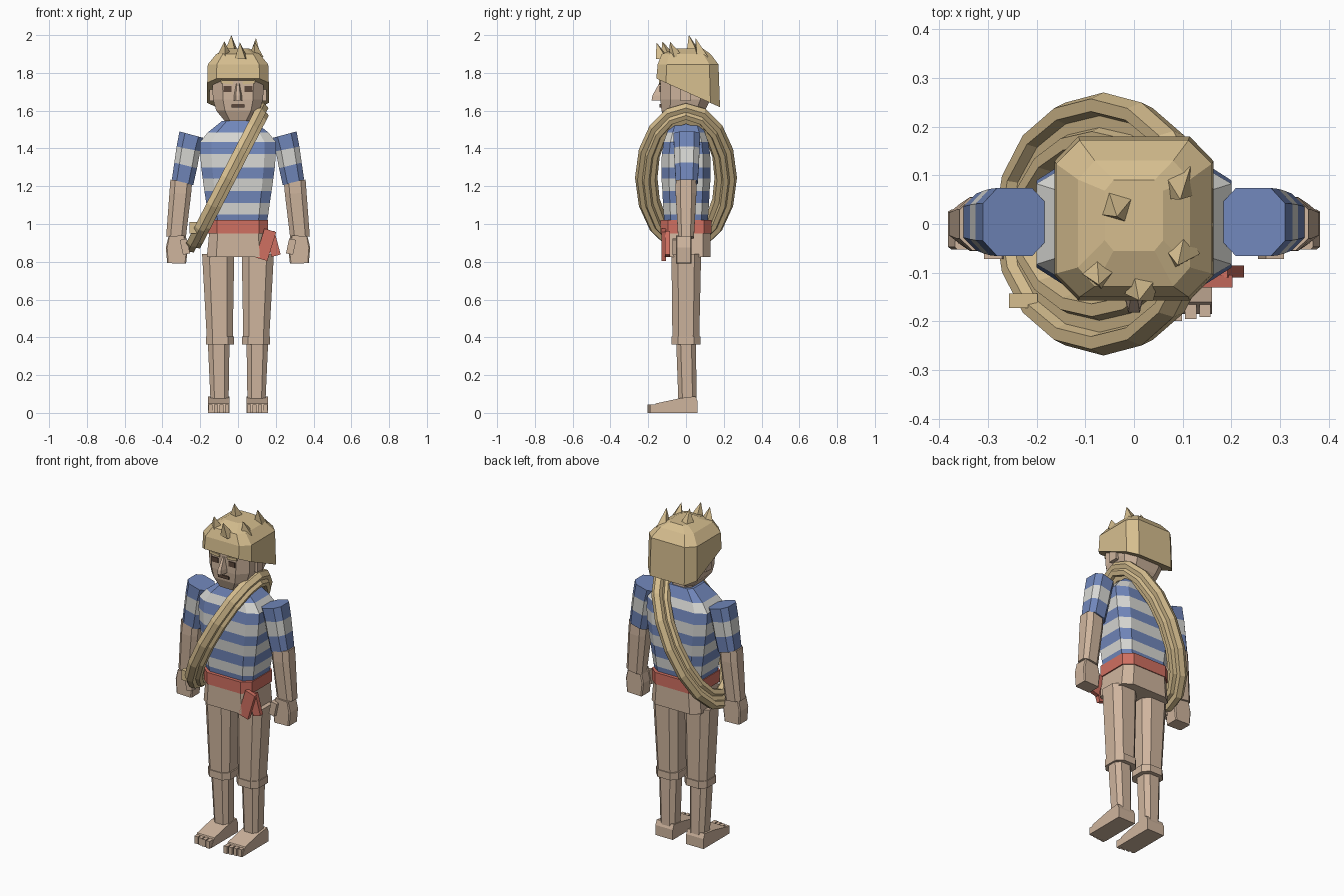
import bpy, bmesh, math
from mathutils import Vector, Matrix

if "Cube" in bpy.data.objects:
    bpy.data.objects.remove(bpy.data.objects["Cube"])


def material(name, r, g, b):
    m = bpy.data.materials.new(name)
    lin = [((c / 255 + 0.055) / 1.055) ** 2.4 for c in (r, g, b)]
    m.diffuse_color = (*lin, 1)
    m.use_nodes = True
    m.node_tree.nodes["Principled BSDF"].inputs["Base Color"].default_value = m.diffuse_color
    return m


SKIN = material("skin", 207, 181, 158)
STRAW = material("straw", 214, 190, 143)
BLUE = material("shirt_blue", 113, 135, 187)
WHITE = material("shirt_white", 216, 216, 212)
RED = material("sash_red", 208, 112, 97)
DARK = material("dark_brown", 92, 72, 60)


def finish(name, bm, mats):
    bmesh.ops.recalc_face_normals(bm, faces=bm.faces)
    me = bpy.data.meshes.new(name)
    bm.to_mesh(me)
    bm.free()
    for m in mats:
        me.materials.append(m)
    ob = bpy.data.objects.new(name, me)
    bpy.context.collection.objects.link(ob)
    return ob


def octagon(xa, xb, ya, yb, za, zb=None, cut=0.45):
    """Chamfered rectangle; height runs from za at xa to zb at xb."""
    zb = za if zb is None else zb
    cx, cy, hx, hy = (xa + xb) / 2, (ya + yb) / 2, (xb - xa) / 2, (yb - ya) / 2
    k = 1 - cut
    pts = [(1, -k), (1, k), (k, 1), (-k, 1), (-1, k), (-1, -k), (-k, -1), (k, -1)]
    return [Vector((cx + hx * u, cy + hy * v, za + (zb - za) * (u + 1) / 2)) for u, v in pts]


def loft(name, rings, mats, closed=False):
    """Skin a stack of rings; the materials alternate per band."""
    bm = bmesh.new()
    rows = [[bm.verts.new(p) for p in r] for r in rings]
    n, count = len(rows[0]), len(rows)
    for i in range(count if closed else count - 1):
        a, b = rows[i], rows[(i + 1) % count]
        for j in range(n):
            f = bm.faces.new((a[j], a[(j + 1) % n], b[(j + 1) % n], b[j]))
            f.material_index = i % len(mats)
    if not closed:
        bm.faces.new(rows[0])
        bm.faces.new(rows[-1]).material_index = (count - 2) % len(mats)
    return finish(name, bm, mats)


def box(name, x, y, z, mat, tilt=0):
    bm = bmesh.new()
    size = Vector((x[1] - x[0], y[1] - y[0], z[1] - z[0]))
    mid = Vector((sum(x) / 2, sum(y) / 2, sum(z) / 2))
    bmesh.ops.create_cube(bm, size=1, matrix=Matrix.Translation(mid)
                          @ Matrix.Rotation(math.radians(tilt), 4, 'Y')
                          @ Matrix.Diagonal((*size, 1)))
    return finish(name, bm, [mat])


def mirrored(ob):
    """Bake a copy on the other side of the body."""
    me = ob.data.copy()
    me.transform(Matrix.Scale(-1, 4, (1, 0, 0)))
    me.flip_normals()
    ob.name = "left_" + ob.name
    other = bpy.data.objects.new(ob.name.replace("left_", "right_"), me)
    bpy.context.collection.objects.link(other)


# Striped shirt: height, half width, half depth
shirt = [(1.02, .155, .115), (1.05, .16, .118), (1.11, .168, .122), (1.175, .178, .125),
         (1.24, .187, .13), (1.30, .195, .13), (1.37, .2, .128), (1.435, .2, .118),
         (1.485, .16, .1), (1.545, .085, .075)]
loft("striped_shirt", [octagon(-w, w, -d, d, z, cut=.3) for z, w, d in shirt], [BLUE, WHITE])

# Waist sash, hips and hanging sash ends
loft("waist_sash", [octagon(-.16, .16, -.135, .135, z, cut=.3) for z in (.95, 1.02)], [RED])
loft("hips", [octagon(-w, w, -.13, .13, z, cut=.3) for z, w in ((.825, .165), (.95, .153))], [SKIN])
box("sash_end_inner", (.115, .18), (-.13, -.105), (.81, .97), RED, 17)
box("sash_end_outer", (.16, .21), (-.11, -.085), (.83, .96), RED, -15)

# Legs, cuffs and shins
mirrored(loft("trouser_leg", [octagon(.028, .165, -.072, .07, .39),
                              octagon(.02, .19, -.077, .08, .84)], [SKIN]))
mirrored(loft("trouser_cuff", [octagon(.02, .17, -.077, .076, z) for z in (.362, .405)], [SKIN]))
mirrored(loft("shin", [octagon(.05, .145, -.04, .057, .05),
                       octagon(.045, .16, -.052, .052, .38)], [SKIN]))

# Wedge foot with four toes
foot_side = [(.062, 0), (.062, .06), (.05, .088), (-.03, .078), (-.16, .05), (-.185, .01), (-.185, 0)]
mirrored(loft("foot", [[Vector((x, y, z)) for y, z in foot_side] for x in (.045, .16)], [SKIN]))
for i in range(4):
    x = .047 + i * .029
    mirrored(box(f"toe_{i + 1}", (x, x + .023), (-.203 + .004 * i, -.165), (0, .044), SKIN))

# Sleeves, forearms and hands, sloping outward
sleeve = [(.18, .31, .07, 1.455, 1.49), (.2, .325, .068, 1.385, 1.41),
          (.217, .337, .064, 1.295, 1.325), (.237, .35, .058, 1.205, 1.235)]
mirrored(loft("sleeve", [octagon(a, b, -h + .004, h + .004, z, y) for a, b, h, z, y in sleeve],
              [BLUE, WHITE]))
forearm = [(.243, .358, .054, 1.22, 1.235), (.248, .363, .055, 1.16, 1.165), (.277, .38, .042, .92, .935)]
mirrored(loft("forearm", [octagon(a, b, -h, h, z, y) for a, b, h, z, y in forearm], [SKIN]))
hand = [(.275, .375, .79, .793), (.265, .382, .87, .875), (.283, .368, .94, .935)]
mirrored(loft("hand", [octagon(a, b, -.052, .03, z, y, cut=.12) for a, b, z, y in hand], [SKIN]))
mirrored(box("thumb", (.262, .3), (-.072, -.035), (.84, .92), SKIN, 12))

# Neck, head and ears
loft("neck", [octagon(-.07, .07, -.06, .07, z) for z in (1.5, 1.62)], [SKIN])
head = [(1.545, .07, -.11, .06), (1.6, .115, -.13, .1), (1.66, .133, -.136, .13), (1.82, .138, -.136, .14)]
loft("head", [octagon(-w, w, a, b, z, cut=.4) for z, w, a, b in head], [SKIN])
mirrored(box("ear", (.125, .15), (-.03, .025), (1.65, 1.72), SKIN))

# Face: nose wedge, eyes, brows, mouth
nose = [(1.655, .024, -.182), (1.68, .022, -.178), (1.745, .011, -.142)]
loft("nose", [[Vector((-w, -.13, z)), Vector((w, -.13, z)), Vector((w * .5, y, z)),
               Vector((-w * .5, y, z))] for z, w, y in nose], [SKIN])
mirrored(box("eye", (.035, .077), (-.141, -.133), (1.7, 1.73), DARK))
mirrored(box("eyebrow", (.025, .09), (-.143, -.134), (1.742, 1.758), STRAW, -6))
box("mouth", (-.035, .035), (-.141, -.133), (1.618, 1.636), DARK)

# Hair cap: lower rim slants down toward the back
rim = octagon(-.163, .163, -.157, .18, 0, cut=.3)
for p in rim:
    p.z = 1.77 - (p.y + .157) * .45
cap = [rim, octagon(-.16, .16, -.15, .172, 1.845, cut=.3),
       octagon(-.115, .115, -.128, .13, 1.9, cut=.3), octagon(-.06, .06, -.055, .09, 1.928, cut=.3)]
loft("hair_cap", cap, [STRAW])

# Hair spikes: base x, base y, base z, tip x, tip y, tip z
spikes = [(-.035, .04, 1.92, -.035, .015, 2.0), (.09, .085, 1.895, .095, .05, 1.985),
          (.095, -.05, 1.895, .09, -.085, 1.965), (-.072, -.092, 1.895, -.072, -.125, 1.967),
          (.018, -.122, 1.885, .01, -.157, 1.962)]
for i, (x, y, z, tx, ty, tz) in enumerate(spikes):
    bm = bmesh.new()
    base = [bm.verts.new((x + .042 * math.cos(a), y + .042 * math.sin(a), z - .012))
            for a in (.5 + i * .4 + k * math.tau / 4 for k in range(4))]
    tip = bm.verts.new((tx, ty, tz))
    bm.faces.new(base)
    for k in range(4):
        bm.faces.new((base[k], base[(k + 1) % 4], tip))
    finish(f"hair_spike_{i + 1}", bm, [STRAW])

# Coiled rope slung over one shoulder: three strands on a tilted oval
centre = Vector((-.052, 0, 1.24))
along = Vector((.46, 0, .89)).normalized()
side = Vector((0, 1, 0))
normal = along.cross(side)
for s, (shrink, shift) in enumerate([(.028, .012), (.062, -.008), (.095, .01)]):
    rings = []
    for i in range(16):
        t = math.tau * i / 16
        spoke = along * math.cos(t) + side * math.sin(t)
        mid = centre + along * math.cos(t) * (.445 - shrink) + side * math.sin(t) * (.272 - shrink)
        rings.append([mid + spoke * .026 * math.cos(a) + normal * (shift + .034 * math.sin(a))
                      for a in (math.tau * k / 6 for k in range(6))])
    loft(f"rope_strand_{s + 1}", rings, [STRAW], closed=True)
box("rope_end", (-.257, -.198), (-.172, -.143), (.95, 1.01), STRAW)
